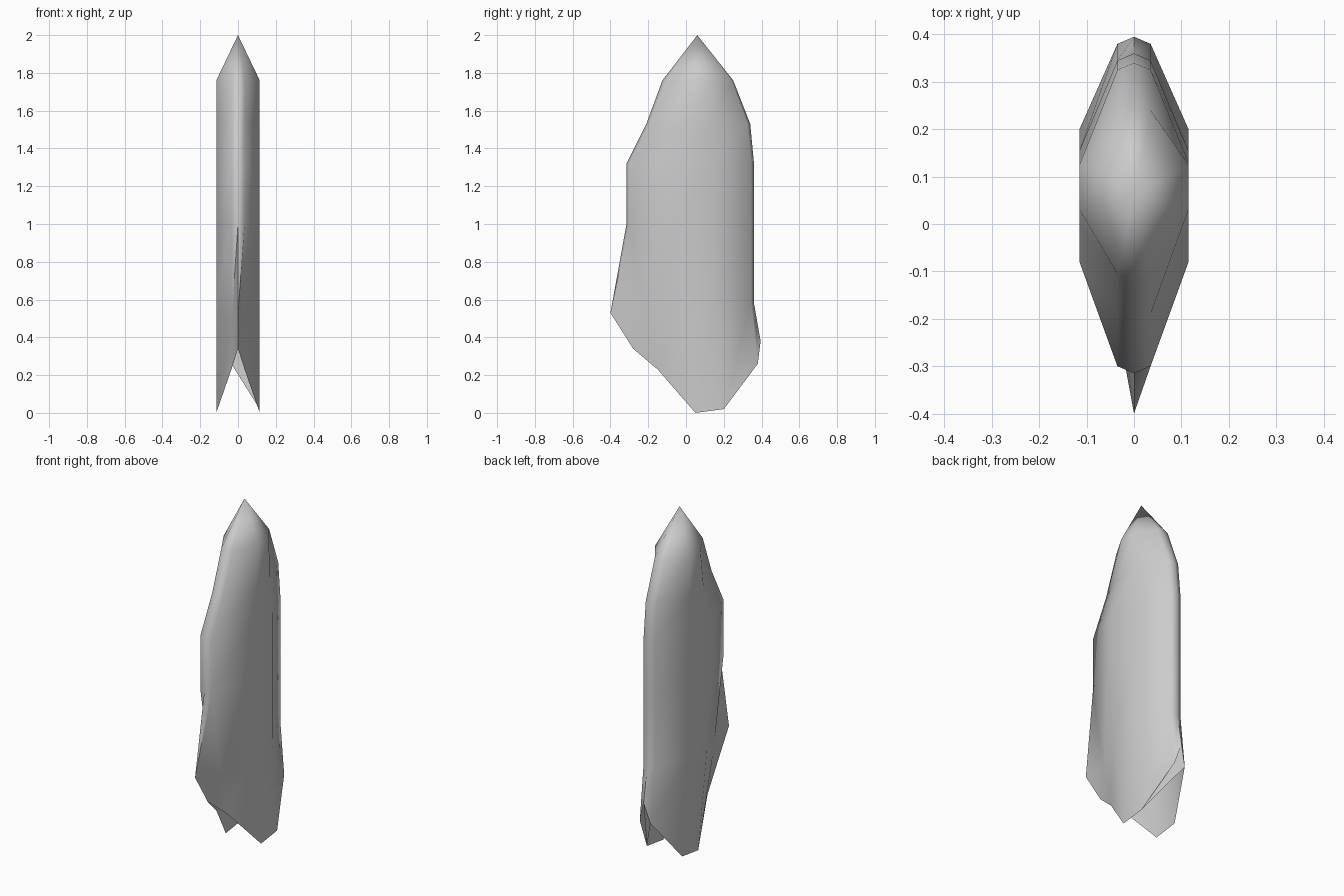
import bpy, bmesh, math

if "Cube" in bpy.data.objects:
    bpy.data.objects.remove(bpy.data.objects["Cube"])

# Column half-widths: front ridge, front bevel, side front, side back, back bevel, back ridge
XS = [0, .035, .115, .115, .035, 0]

# Rings from top to bottom: (y, z) for each of the six columns
def level(z, *ys):
    return [(y, z) for y in ys]

RINGS = [
    level(1.76, -.125, -.105, .03, .125, .24, .25),
    level(1.53, -.21, -.19, 0, .13, .325, .34),
    level(1.32, -.315, -.30, -.08, .155, .345, .36),
    level(1.0, -.315, -.30, -.08, .155, .345, .36),
    [(-.40, .53), (-.21, .48), (-.03, .55), (.155, .58), (.345, .58), (.36, .58)],
    [(-.28, .34), (-.15, .23), (.05, 0), (.20, .02), (.38, .26), (.395, .38)],
]

bm = bmesh.new()

def make_ring(row):
    """Right half front to back, then the mirrored left half back to front."""
    right = [(x, y, z) for x, (y, z) in zip(XS, row)]
    left = [(-x, y, z) for x, y, z in reversed(right[1:-1])]
    return [bm.verts.new(p) for p in right + left]

rings = [make_ring(r) for r in RINGS]
n = len(rings[0])

# Pointed tip
apex = bm.verts.new((0, .06, 2))
for i in range(n):
    bm.faces.new((rings[0][i], rings[0][(i + 1) % n], apex))

# Walls, open at the bottom
for up, lo in zip(rings, rings[1:]):
    for i in range(n):
        j = (i + 1) % n
        bm.faces.new((lo[i], lo[j], up[j]))
        bm.faces.new((lo[i], up[j], up[i]))

# Web across the back notch
low = rings[-1]
bm.faces.new((low[5], low[6], low[3]))

mesh = bpy.data.meshes.new("pointed_shell")
bm.to_mesh(mesh)
bm.free()
shell = bpy.data.objects.new("pointed_shell", mesh)
bpy.context.collection.objects.link(shell)
bpy.context.view_layer.objects.active = shell
shell.select_set(True)
bpy.ops.object.shade_smooth_by_angle(angle=math.radians(50))
